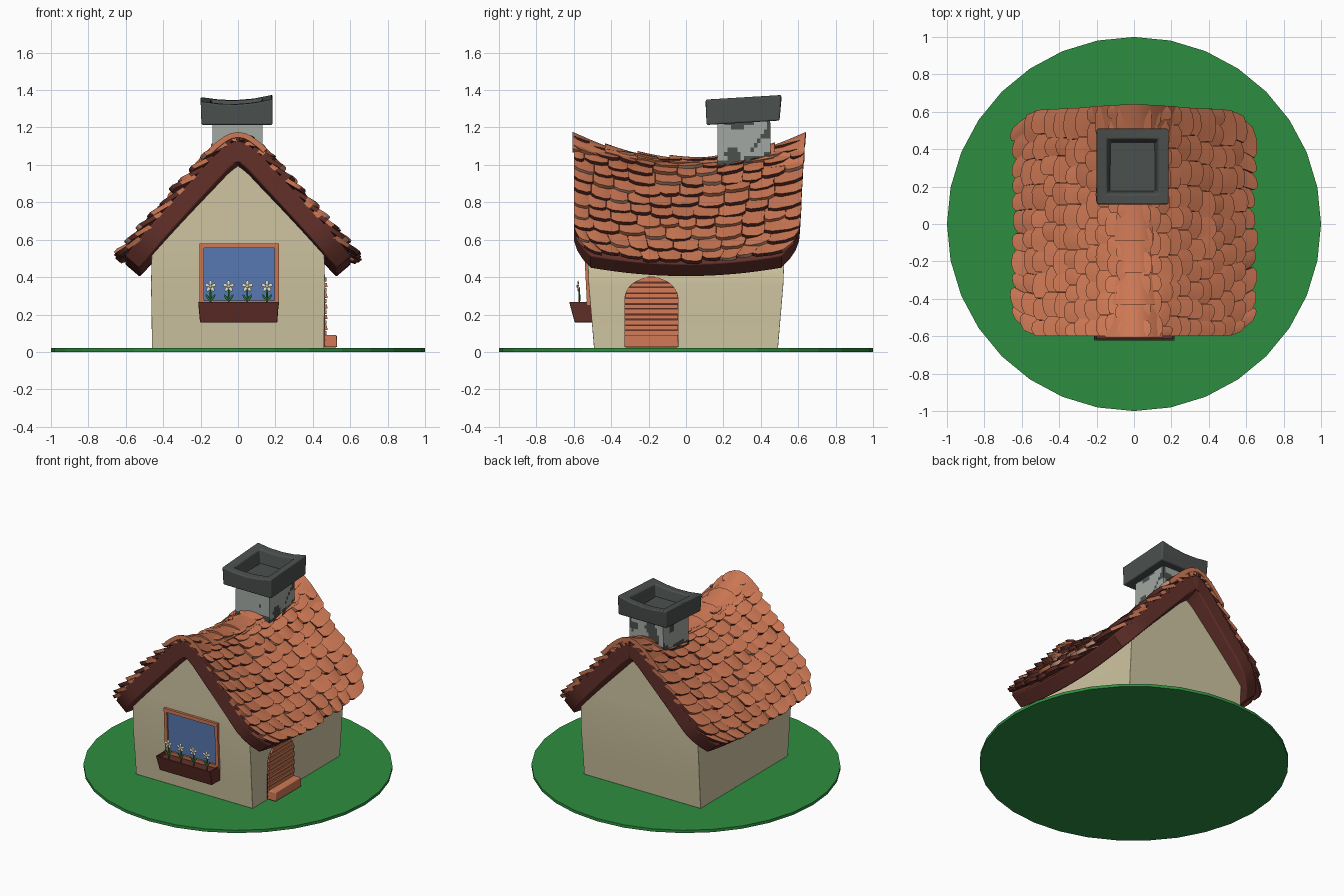
import bpy, bmesh, math, random
from mathutils import Vector, Matrix, noise

if "Cube" in bpy.data.objects:
    bpy.data.objects.remove(bpy.data.objects["Cube"])
random.seed(4)

def material(name, rgb):
    m = bpy.data.materials.new(name)
    m.diffuse_color = (*rgb, 1)
    m.use_nodes = True
    m.node_tree.nodes["Principled BSDF"].inputs["Base Color"].default_value = m.diffuse_color
    return m

GRASS = material("grass green", (0.027, 0.27, 0.05))
CREAM = material("wall cream", (0.63, 0.56, 0.36))
TILE = material("tile orange", (0.62, 0.19, 0.09))
WORN = material("worn peach", (0.66, 0.36, 0.25))
BROWN = material("dark red brown", (0.125, 0.03, 0.023))
BLUE = material("window blue", (0.10, 0.20, 0.47))
DARK = material("dark grey stone", (0.07, 0.08, 0.075))
LIGHT = material("light grey stone", (0.36, 0.39, 0.36))
WHITE = material("petal white", (0.8, 0.8, 0.65))

def finish(name, bm, mats, bevel=0, angle=40):
    bmesh.ops.recalc_face_normals(bm, faces=bm.faces)
    me = bpy.data.meshes.new(name)
    bm.to_mesh(me)
    bm.free()
    ob = bpy.data.objects.new(name, me)
    bpy.context.collection.objects.link(ob)
    for m in mats:
        me.materials.append(m)
    bpy.ops.object.select_all(action='DESELECT')
    ob.select_set(True)
    bpy.context.view_layer.objects.active = ob
    bpy.ops.object.shade_smooth_by_angle(angle=math.radians(angle))
    if bevel:
        b = ob.modifiers.new("bevel", 'BEVEL')
        b.width, b.segments, b.limit_method = bevel, 3, 'ANGLE'
        b.angle_limit = math.radians(50)
    return ob

def add_block(bm, lo, hi, mi=0):
    """Box with a bottom and a top rectangle, each (x0, x1, y0, y1, z)."""
    v = [bm.verts.new(p) for r in (lo, hi) for p in (
        (r[0], r[2], r[4]), (r[1], r[2], r[4]), (r[1], r[3], r[4]), (r[0], r[3], r[4]))]
    for q in ((3, 2, 1, 0), (4, 5, 6, 7), (0, 1, 5, 4), (1, 2, 6, 5), (2, 3, 7, 6), (3, 0, 4, 7)):
        bm.faces.new([v[i] for i in q]).material_index = mi

# Sagging roof surface: u runs from ridge (0) to eaves (+-1), v front to back, d is height above it
PROFILE = [(-0.1, 1.075), (0, 1.13), (0.1, 1.075), (0.22, 0.95), (0.35, 0.81), (0.48, 0.665), (0.605, 0.515), (0.72, 0.38)]

def profile(a):
    t = a * 5
    i = min(int(t), 4)
    t -= i
    p = [Vector(q) for q in PROFILE[i:i + 4]]
    return 0.5 * (2 * p[1] + (p[2] - p[0]) * t + (2 * p[0] - 5 * p[1] + 4 * p[2] - p[3]) * t * t
                  + (3 * p[1] - p[0] - 3 * p[2] + p[3]) * t ** 3)

def roof(u, v, d):
    a, s = abs(u), (-1 if u < 0 else 1)
    p, q = profile(a), profile(a + 0.02)
    tan = (q - p).normalized()
    n = Vector((-tan.y, tan.x)) if a > 0.01 else Vector((0, 1))
    p = p + n * d
    sag = max(0, 1 - v * v) * (0.125 * (1 - a) + 0.045 * a)
    end = 0.6 - 0.09 * max(0, (a - 0.78) / 0.22) ** 2 + (0.035 * (1 - a) if v > 0 else 0)
    return Vector((s * p.x, v * end, p.y - sag))

def roof_slab(bm, nu, nv, point, th, edge_mat=0, under_mat=0, top_mat=0):
    """Thick curved patch; point(a, b, drop) maps the unit square."""
    g = [[[bm.verts.new(point(i / nu, j / nv, k * th)) for j in range(nv + 1)]
          for i in range(nu + 1)] for k in (0, 1)]
    def quad(vs, m):
        bm.faces.new(vs).material_index = m
    for i in range(nu):
        for j in range(nv):
            for k, m in ((0, top_mat), (1, under_mat)):
                h = g[k]
                quad((h[i][j], h[i + 1][j], h[i + 1][j + 1], h[i][j + 1]), m)
        for j in (0, nv):
            quad((g[0][i][j], g[0][i + 1][j], g[1][i + 1][j], g[1][i][j]), under_mat if random.random() < .5 else top_mat)
    for j in range(nv):
        for i in (0, nu):
            quad((g[0][i][j], g[0][i][j + 1], g[1][i][j + 1], g[1][i][j]), edge_mat)

# Ground disc
bm = bmesh.new()
bmesh.ops.create_cone(bm, cap_ends=True, segments=32, radius1=1, radius2=1, depth=0.02,
                      matrix=Matrix.Translation((0, 0, 0.01)))
finish("ground_disc", bm, [GRASS], angle=5)

# Walls, lofted front to back, following the underside of the roof
def wall_y(z):
    return 0.49 + 0.038 * min(z / 0.45, 1)

bm = bmesh.new()
rings = []
for k in range(13):
    v = k / 6 - 1
    pts = [(0.46, 0.02), (0.462, 0.2), (0.465, 0.36)]
    for i in range(10):
        p = roof(0.86 * (1 - i / 9), v * 0.9, -0.075)
        pts.append((min(p.x, 0.468), p.z))
    pts += [(-x, z) for x, z in reversed(pts[:-1])]
    rings.append([bm.verts.new((x, v * wall_y(z), z)) for x, z in pts])
n = len(rings[0])
for a, b in zip(rings, rings[1:]):
    for i in range(n):
        bm.faces.new((a[i], a[(i + 1) % n], b[(i + 1) % n], b[i]))
for r in (rings[0], rings[-1]):
    for i in range(n // 2 - 1):
        bm.faces.new((r[i], r[i + 1], r[n - 2 - i], r[n - 1 - i]))
    h = n // 2
    bm.faces.new((r[h - 1], r[h], r[h + 1]))
finish("walls", bm, [CREAM], bevel=0.03, angle=50)

# Roof board
bm = bmesh.new()
roof_slab(bm, 32, 16, lambda a, b, d: roof(2 * a - 1, 2 * b - 1, -d), 0.105)
finish("roof_board", bm, [BROWN], bevel=0.02)

# Overlapping roof tiles
bm = bmesh.new()
ROWS = 11
for side in (-1, 1):
    for r in range(ROWS):
        v = -1.0
        first = True
        while v < 0.99:
            w = random.uniform(0.15, 0.24) * (random.uniform(0.5, 1) if first else 1)
            first = False
            v1 = v + w if v + w < 0.9 else 1.01
            low = 0.13 + r * 0.0885 + random.uniform(-0.014, 0.014)
            lift, tilt = random.uniform(0.035, 0.052), random.uniform(-0.008, 0.008)

            def tile(a, b, d, v0=v, v1=v1, low=low, lift=lift, tilt=tilt):
                c = 2 * b - 1
                u = low - 0.15 + a * (0.15 - 0.022 * abs(c) ** 4)
                h = 0.008 + (lift - 0.008) * a + tilt * c * a + 0.008 * (1 - c * c)
                return roof(side * max(u, 0.012), v0 + (v1 - v0) * b * 0.985, h - d)
            roof_slab(bm, 3, 4, tile, 0.024, random.choice((1, 1, 1, 0, 2)), 1)
            v = v1
finish("roof_tiles", bm, [TILE, BROWN, WORN], angle=45)

# Ridge tiles, widest at the back
bm = bmesh.new()
for k in range(7):
    v0 = -1.01 + k * 0.288
    half = (0.24, 0.17, 0.15, 0.16, 0.18, 0.24, 0.36)[k]

    def cap(a, b, d):
        t = b if k > 3 else 1 - b
        return roof((2 * a - 1) * half * (0.85 + 0.15 * t), min(v0 + b * 0.32, 1.01), 0.032 + 0.014 * t - d)
    roof_slab(bm, 10, 4, cap, 0.028, 0, 0)
finish("ridge_tiles", bm, [TILE], angle=45)

# Chimney shaft with worn dark patches
bm = bmesh.new()
add_block(bm, (-0.14, 0.13, 0.165, 0.455, 0.88), (-0.135, 0.13, 0.17, 0.45, 1.26))
bmesh.ops.subdivide_edges(bm, edges=bm.edges[:], cuts=15, use_grid_fill=True)
for f in bm.faces:
    c = f.calc_center_median()
    p = noise.noise(c * 9)
    f.material_index = int(c.z + 0.1 * p < 1.035 or p > 0.22 or c.z + 0.06 * p > 1.225)
finish("chimney_shaft", bm, [LIGHT, DARK])

# Chimney cap with a tapered flue and a warped top
bm = bmesh.new()
add_block(bm, (-0.195, 0.185, 0.11, 0.5, 1.225), (-0.2, 0.185, 0.105, 0.51, 1.335))
bm.faces.ensure_lookup_table()
top = bm.faces[1]
bmesh.ops.recalc_face_normals(bm, faces=bm.faces)
bmesh.ops.inset_region(bm, faces=[top], thickness=0.08)
bmesh.ops.inset_region(bm, faces=[top], thickness=0.04, depth=-0.13)
bmesh.ops.subdivide_edges(bm, edges=bm.edges[:], cuts=3, use_grid_fill=True)
for v in bm.verts:
    if v.co.z > 1.3:
        v.co.z += 0.6 * v.co.x ** 2 + 0.04 * v.co.x
    v.co.z += 0.06 * (v.co.y - 0.3)
finish("chimney_cap", bm, [DARK], bevel=0.008)

# Window pane and frame, leaning with the front wall
def wall_bar(bm, x0, x1, z0, z1, out):
    a, b = -wall_y(z0), -wall_y(z1)
    add_block(bm, (x0, x1, a - out, a + 0.01, z0), (x0, x1, b - out, b + 0.01, z1))

bm = bmesh.new()
wall_bar(bm, -0.19, 0.205, 0.25, 0.565, 0.006)
finish("window_pane", bm, [BLUE])
bm = bmesh.new()
for x0, x1, z0, z1 in ((-0.205, -0.182, 0.25, 0.58), (0.195, 0.218, 0.25, 0.575),
                       (-0.205, 0.218, 0.555, 0.58), (-0.205, 0.218, 0.25, 0.275)):
    wall_bar(bm, x0, x1, z0, z1, 0.018)
finish("window_frame", bm, [TILE])

# Flower box
bm = bmesh.new()
add_block(bm, (-0.203, 0.21, -0.595, -0.48, 0.158), (-0.213, 0.218, -0.625, -0.48, 0.268))
bm.faces.ensure_lookup_table()
top = bm.faces[1]
bmesh.ops.recalc_face_normals(bm, faces=bm.faces)
bmesh.ops.inset_region(bm, faces=[top], thickness=0.014)
bmesh.ops.inset_region(bm, faces=[top], thickness=0.002, depth=-0.025)
finish("flower_box", bm, [BROWN], bevel=0.004)

# Flowers: stem, two leaves, five petals and a centre
bm = bmesh.new()
def blob(loc, scale, mi, rot=0):
    m = Matrix.Translation(loc) @ Matrix.Rotation(rot, 4, 'Y') @ Matrix.Diagonal((*scale, 1))
    for v in bmesh.ops.create_uvsphere(bm, u_segments=8, v_segments=6, radius=1, matrix=m)['verts']:
        for f in v.link_faces:
            f.material_index = mi
for x in (-0.147, -0.05, 0.05, 0.155):
    blob((x, -0.57, 0.29), (0.005, 0.005, 0.06), 0)
    for s in (-1, 1):
        blob((x + s * 0.013, -0.572, 0.29), (0.006, 0.004, 0.022), 0, s * 0.6)
    for k in range(5):
        t = k * math.tau / 5
        blob((x + 0.018 * math.sin(t), -0.577, 0.35 + 0.018 * math.cos(t)), (0.009, 0.004, 0.014), 1, t)
    blob((x, -0.581, 0.35), (0.009, 0.005, 0.009), 2)
finish("flowers", bm, [GRASS, WHITE, CREAM])

# Arched plank door on the right side, with its dark backing
def arch(z):
    return 0.145 * math.sqrt(max(0.0, 1 - max(0, (z - 0.28) / 0.122) ** 2))

bm = bmesh.new()
N = 13
for i in range(N):
    z0, z1 = 0.03 + i * 0.372 / N, 0.03 + (i + 1) * 0.372 / N
    for a, b, x, m, k in ((z0, z1, 0.467, 1, 1), (z0 + 0.002, z1 - 0.004, 0.474 + 0.004 * (i % 2), 0, 0.985)):
        ha, hb = arch(a) * k, max(arch(b) * k, 0.02)
        add_block(bm, (0.45, x, -0.185 - ha, -0.185 + ha, a), (0.45, x - 0.002, -0.185 - hb, -0.185 + hb, b), m)
finish("plank_door", bm, [TILE, BROWN], angle=30)

# Door step
bm = bmesh.new()
add_block(bm, (0.45, 0.53, -0.33, -0.04, 0.025), (0.45, 0.528, -0.328, -0.042, 0.09))
finish("door_step", bm, [TILE], bevel=0.006)
